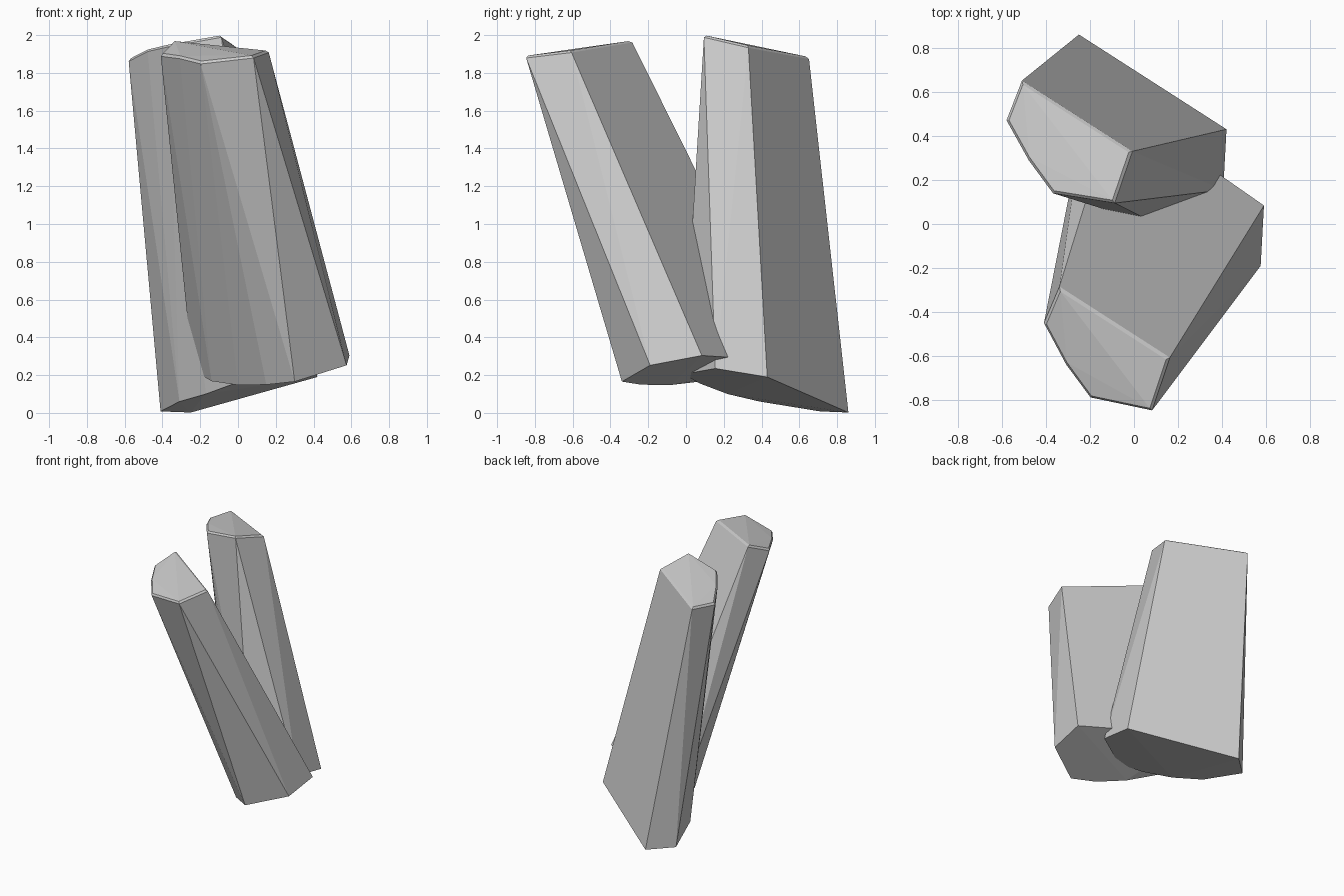
import bpy, bmesh, math
from mathutils import Matrix, Vector

if "Cube" in bpy.data.objects:
    bpy.data.objects.remove(bpy.data.objects["Cube"])

# Rear crystal corner points; the front crystal is the same shape tilted forward
TIP = Vector((-0.09, 0.095, 2.0))
CAP = [(-0.51, 0.65, 1.885), (-0.58, 0.47, 1.873), (-0.48, 0.29, 1.925),
       (-0.37, 0.14, 1.95), (-0.09, 0.095, 2.0), (-0.01, 0.33, 1.945),
       (-0.30, 0.38, 1.94)]
BASE = [(0.13, -0.015, 0.205), (0.405, 0.155, 0.235), (0.42, 0.43, 0.19),
        (-0.25, 0.86, 0.002), (-0.41, 0.71, 0.008), (-0.31, 0.39, 0.06),
        (-0.17, 0.22, 0.10), (-0.02, 0.075, 0.155)]


def crystal(name, tip, tilt):
    bm = bmesh.new()
    for p in CAP + BASE:
        bm.verts.new(Vector(p) - TIP)
    bmesh.ops.convex_hull(bm, input=bm.verts[:])
    bmesh.ops.dissolve_limit(bm, angle_limit=math.radians(1.5),
                             verts=bm.verts[:], edges=bm.edges[:])
    # narrow chamfer around the cap rim
    rim = [e for e in bm.edges if all(v.co.z > -0.3 for v in e.verts)
           and len(e.link_faces) == 2 and e.calc_face_angle() > math.radians(45)]
    bmesh.ops.bevel(bm, geom=rim, offset=0.012, segments=1, affect='EDGES',
                    clamp_overlap=True)
    bmesh.ops.recalc_face_normals(bm, faces=bm.faces[:])
    me = bpy.data.meshes.new(name)
    bm.to_mesh(me)
    bm.free()
    ob = bpy.data.objects.new(name, me)
    bpy.context.collection.objects.link(ob)
    ob.matrix_world = Matrix.Translation(tip) @ Matrix.Rotation(math.radians(tilt), 4, 'X')
    return ob


# Two crossing crystals
crystal("rear_crystal", TIP, 0)
crystal("front_crystal", (0.08, -0.85, 1.89), 20)
